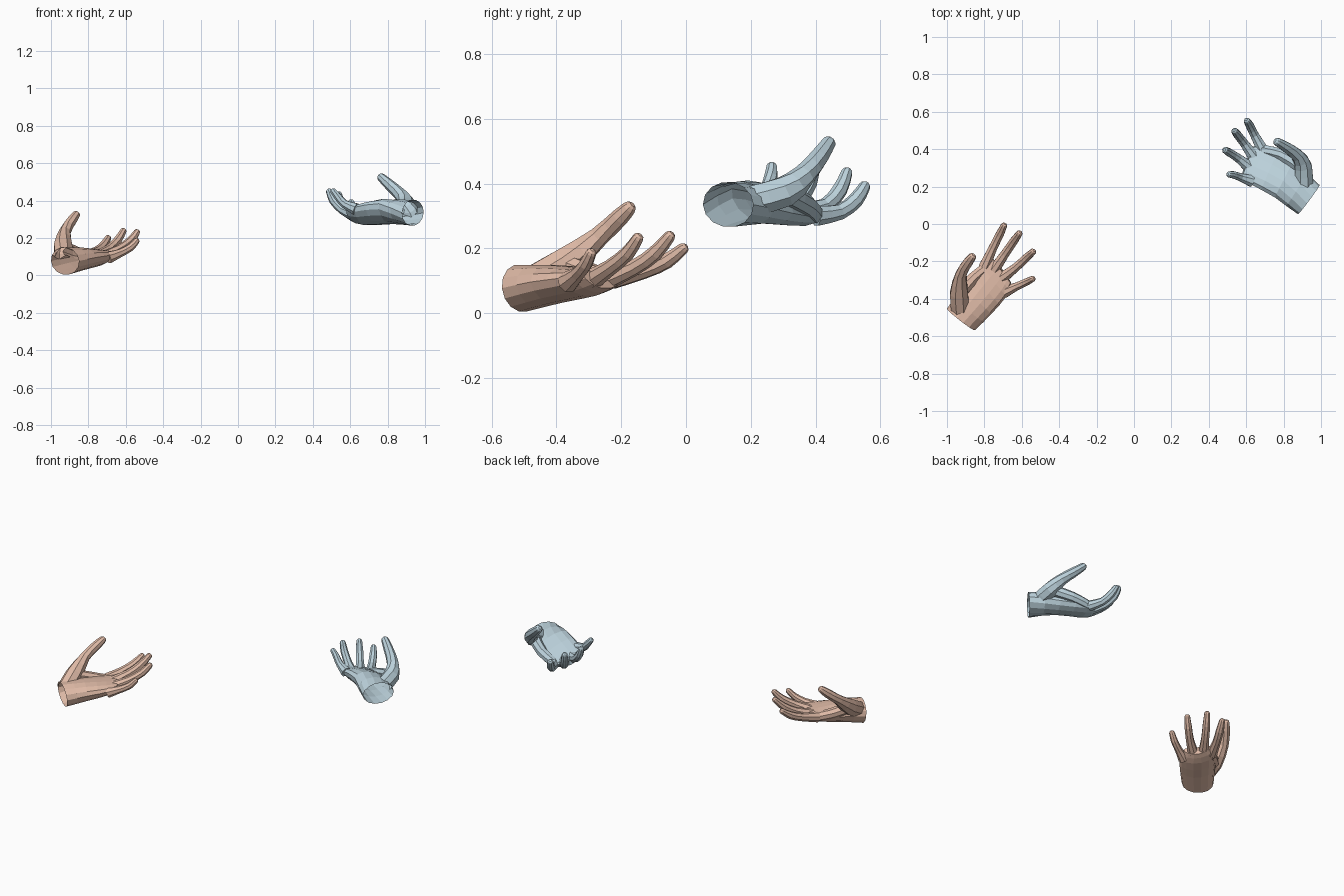
import bpy, bmesh, math
from mathutils import Vector

if "Cube" in bpy.data.objects:
    bpy.data.objects.remove(bpy.data.objects["Cube"])

Z = Vector((0, 0, 1))


def make_loft(name, rings):
    """Closed tube through a list of equally long point rings."""
    bm = bmesh.new()
    loops = [[bm.verts.new(p) for p in ring] for ring in rings]
    n = len(loops[0])
    for a, b in zip(loops, loops[1:]):
        for i in range(n):
            bm.faces.new((a[i], a[(i + 1) % n], b[(i + 1) % n], b[i]))
    bm.faces.new(loops[0][::-1])
    bm.faces.new(loops[-1])
    bmesh.ops.recalc_face_normals(bm, faces=bm.faces)
    mesh = bpy.data.meshes.new(name)
    bm.to_mesh(mesh)
    bm.free()
    obj = bpy.data.objects.new(name, mesh)
    bpy.context.collection.objects.link(obj)
    return obj


def spline(points, steps):
    """Catmull-Rom curve through vectors of any size."""
    p = [Vector(q) for q in points]
    p = [p[0] * 2 - p[1]] + p + [p[-1] * 2 - p[-2]]
    out = []
    for a, b, c, d in zip(p, p[1:], p[2:], p[3:]):
        for k in range(steps):
            t = k / steps
            out.append(0.5 * (2 * b + (c - a) * t + (2 * a - 5 * b + 4 * c - d) * t * t
                              + (3 * b - a - 3 * c + d) * t ** 3))
    return out + [p[-2]]


def tube(name, path, sides=8, steps=2):
    """Round digit along (x, y, z, radius) points with a domed tip."""
    pts = spline(path, steps)
    last = pts[-1]
    d = (last - pts[-2]).xyz.normalized()
    r = last.w
    for ahead, scale in ((0.45, 0.8), (0.75, 0.4)):
        c = last.xyz + d * r * ahead
        pts.append(Vector((c.x, c.y, c.z, r * scale)))
    rings = []
    for i, q in enumerate(pts):
        t = (pts[min(i + 1, len(pts) - 1)] - pts[max(i - 1, 0)]).xyz.normalized()
        u = t.cross(Z).normalized()
        v = u.cross(t)
        rings.append([q.xyz + q.w * (u * math.cos(a) + v * math.sin(a))
                      for a in (2 * math.pi * (k + 0.5) / sides for k in range(sides))])
    return make_loft(name, rings)


def palm(name, sections, cup, sides=14):
    """Flattened loft: (centre, direction to little finger, half width, half thickness)."""
    flat = spline([(*c, *s, w, t) for c, s, w, t in sections], 2)
    rings = []
    for i, f in enumerate(flat):
        c, s = Vector(f[0:3]), Vector(f[3:6]).normalized()
        nxt, prv = flat[min(i + 1, len(flat) - 1)], flat[max(i - 1, 0)]
        axis = Vector(nxt[0:3]) - Vector(prv[0:3])
        n = s.cross(axis).normalized()
        if n.z < 0:
            n = -n
        bend = cup * i / (len(flat) - 1)
        ring = []
        for k in range(sides):
            a = 2 * math.pi * k / sides
            x, y = math.cos(a), math.sin(a)
            ring.append(c + s * x * f[6] + n * (y * f[7] + bend * (x * x - 0.4)))
        rings.append(ring)
    return make_loft(name, rings)


def build_hand(name, color, sections, cup, digits):
    hand = palm(name, sections, cup)
    parts = [tube(name + "_digit", d) for d in digits]
    for part in parts:
        mod = hand.modifiers.new("join", "BOOLEAN")
        mod.operation, mod.solver, mod.object = "UNION", "EXACT", part
    bpy.context.view_layer.update()
    graph = bpy.context.evaluated_depsgraph_get()
    mesh = bpy.data.meshes.new_from_object(hand.evaluated_get(graph))
    hand.modifiers.clear()
    hand.data = mesh
    for part in parts:
        bpy.data.objects.remove(part)
    # open the wrist end
    bm = bmesh.new()
    bm.from_mesh(mesh)
    wrist = Vector(sections[0][0])
    axis = (Vector(sections[1][0]) - wrist).normalized()
    caps = [f for f in bm.faces if (f.calc_center_median() - wrist).length < 0.05
            and abs((f.calc_center_median() - wrist).dot(axis)) < 0.012
            and f.normal.dot(axis) < -0.9]
    bmesh.ops.delete(bm, geom=caps, context="FACES")
    bm.to_mesh(mesh)
    bm.free()
    mesh.name = name
    mat = bpy.data.materials.new(name + "_skin")
    mat.diffuse_color = color
    mat.use_nodes = True
    mat.node_tree.nodes["Principled BSDF"].inputs["Base Color"].default_value = mat.diffuse_color
    mesh.materials.clear()
    mesh.materials.append(mat)
    for f in mesh.polygons:
        f.material_index = 0
        f.use_smooth = False


# left hand, palm up
build_hand("left_hand", (0.75, 0.50, 0.39, 1),
           [((-0.925, -0.51, 0.077), (0.79, -0.615, 0), 0.095, 0.074),
            ((-0.835, -0.405, 0.092), (0.7, -0.7, 0), 0.105, 0.06),
            ((-0.75, -0.30, 0.10), (0.62, -0.79, 0), 0.11, 0.043),
            ((-0.705, -0.25, 0.11), (0.6, -0.8, 0), 0.085, 0.027)], 0.02,
           [  # thumb with its ball, web, then index to little finger
            [(-0.93, -0.47, 0.10, 0.05), (-0.935, -0.37, 0.155, 0.052), (-0.925, -0.27, 0.235, 0.032),
             (-0.887, -0.205, 0.295, 0.028), (-0.865, -0.175, 0.325, 0.022)],
            [(-0.92, -0.36, 0.145, 0.035), (-0.86, -0.29, 0.12, 0.033), (-0.80, -0.24, 0.105, 0.03)],
            [(-0.80, -0.23, 0.105, 0.033), (-0.755, -0.13, 0.13, 0.025), (-0.72, -0.06, 0.16, 0.024),
             (-0.695, -0.008, 0.2, 0.018)],
            [(-0.755, -0.255, 0.10, 0.034), (-0.69, -0.16, 0.14, 0.025), (-0.645, -0.095, 0.185, 0.024),
             (-0.613, -0.05, 0.238, 0.018)],
            [(-0.715, -0.295, 0.10, 0.034), (-0.635, -0.235, 0.14, 0.025), (-0.575, -0.18, 0.185, 0.023),
             (-0.54, -0.148, 0.232, 0.018)],
            [(-0.695, -0.365, 0.095, 0.034), (-0.63, -0.335, 0.12, 0.023), (-0.575, -0.31, 0.15, 0.021),
             (-0.542, -0.293, 0.186, 0.017)]])

# right hand, palm up and more cupped
build_hand("right_hand", (0.50, 0.64, 0.71, 1),
           [((0.935, 0.13, 0.335), (-0.596, -0.803, 0), 0.097, 0.07),
            ((0.80, 0.235, 0.342), (-0.42, -0.82, 0.33), 0.112, 0.06),
            ((0.66, 0.315, 0.322), (-0.36, -0.9, 0.3), 0.115, 0.042),
            ((0.605, 0.335, 0.328), (-0.33, -0.9, 0.28), 0.085, 0.027)], 0.02,
           [
            [(0.91, 0.20, 0.345, 0.05), (0.905, 0.305, 0.375, 0.05), (0.875, 0.365, 0.425, 0.036),
             (0.815, 0.41, 0.48, 0.03), (0.765, 0.44, 0.525, 0.023)],
            [(0.885, 0.31, 0.37, 0.035), (0.79, 0.37, 0.335, 0.033), (0.69, 0.395, 0.305, 0.03)],
            [(0.685, 0.40, 0.30, 0.033), (0.645, 0.475, 0.312, 0.025), (0.62, 0.525, 0.35, 0.024),
             (0.604, 0.552, 0.392, 0.018)],
            [(0.64, 0.36, 0.312, 0.034), (0.59, 0.43, 0.33, 0.025), (0.555, 0.475, 0.38, 0.024),
             (0.538, 0.497, 0.435, 0.018)],
            [(0.615, 0.305, 0.328, 0.034), (0.56, 0.35, 0.35, 0.025), (0.51, 0.382, 0.40, 0.023),
             (0.488, 0.395, 0.45, 0.018)],
            [(0.63, 0.23, 0.355, 0.034), (0.57, 0.25, 0.382, 0.023), (0.535, 0.262, 0.42, 0.021),
             (0.508, 0.265, 0.452, 0.017)]])
